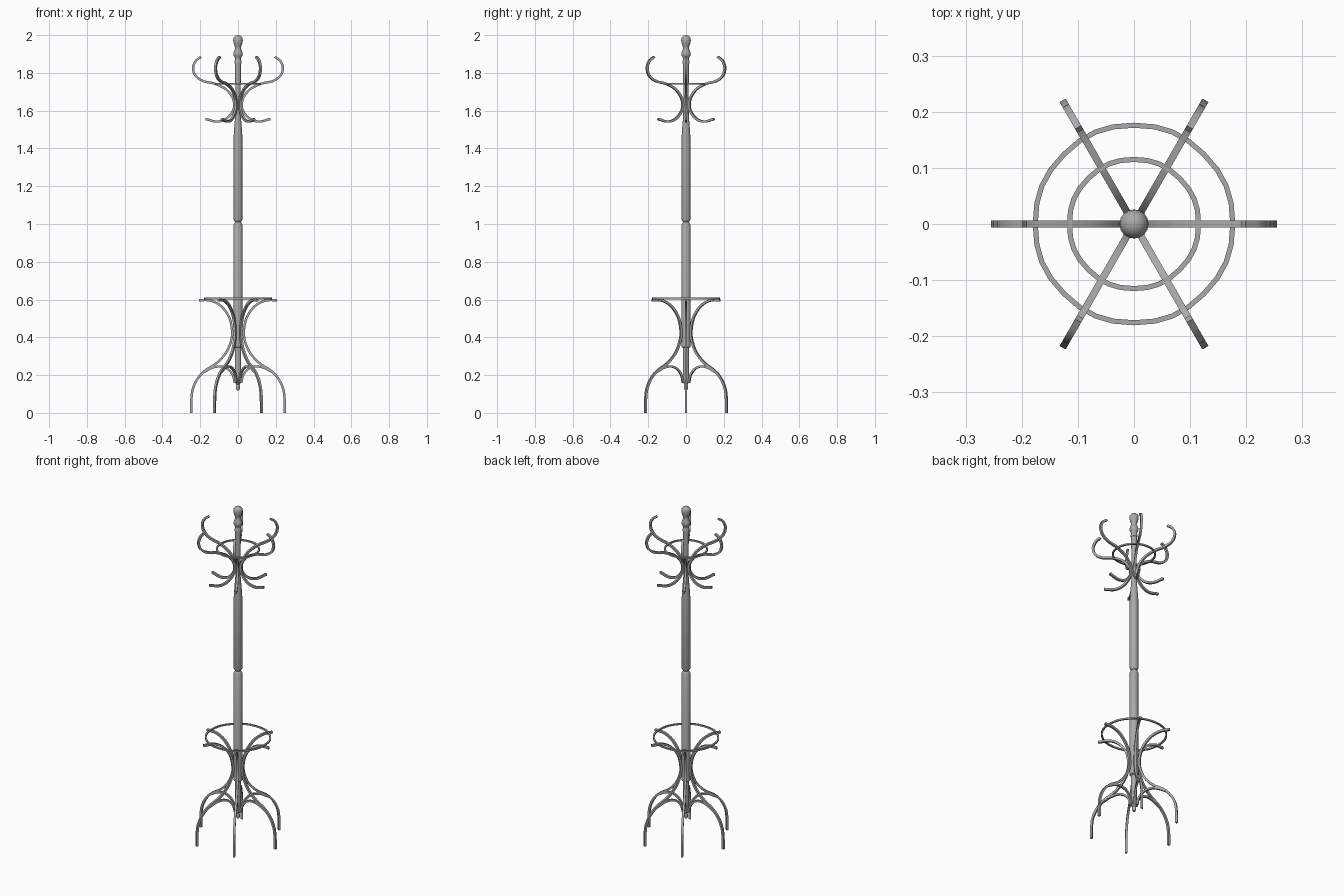
import bpy, bmesh, math

if "Cube" in bpy.data.objects:
    bpy.data.objects.remove(bpy.data.objects["Cube"], do_unlink=True)

grey = bpy.data.materials.new("mid grey")
grey.use_nodes = True
grey.diffuse_color = (0.4, 0.4, 0.4, 1)
grey.node_tree.nodes["Principled BSDF"].inputs["Base Color"].default_value = (0.4, 0.4, 0.4, 1)


def add_object(name, mesh, turn=0.0):
    obj = bpy.data.objects.new(name, mesh)
    obj.rotation_euler.z = turn
    bpy.context.collection.objects.link(obj)
    mesh.materials.clear()
    mesh.materials.append(grey)
    bpy.ops.object.select_all(action="DESELECT")
    obj.select_set(True)
    bpy.context.view_layer.objects.active = obj
    bpy.ops.object.shade_smooth_by_angle(angle=math.radians(40))


def rod_mesh(points, width, closed=False):
    """Square rod bent along a smooth path, returned as a mesh."""
    curve = bpy.data.curves.new("rod_path", "CURVE")
    curve.dimensions = "3D"
    curve.bevel_depth = width / math.sqrt(2)
    curve.bevel_resolution = 0
    curve.use_fill_caps = True
    curve.resolution_u = 4
    spline = curve.splines.new("BEZIER")
    spline.use_cyclic_u = closed
    spline.bezier_points.add(len(points) - 1)
    for bp, co in zip(spline.bezier_points, points):
        bp.co = co
        bp.tilt = math.pi / 4
        bp.handle_left_type = bp.handle_right_type = "AUTO"
    helper = bpy.data.objects.new("rod_helper", curve)
    bpy.context.collection.objects.link(helper)
    graph = bpy.context.evaluated_depsgraph_get()
    mesh = bpy.data.meshes.new_from_object(helper.evaluated_get(graph))
    bpy.data.objects.remove(helper, do_unlink=True)
    return mesh


def lathe(name, profile, sides=16):
    bm = bmesh.new()
    verts = [bm.verts.new((r, 0, z)) for r, z in profile]
    edges = [bm.edges.new(pair) for pair in zip(verts, verts[1:])]
    bmesh.ops.spin(bm, geom=verts + edges, axis=(0, 0, 1), cent=(0, 0, 0),
                   angle=math.tau, steps=sides)
    bmesh.ops.remove_doubles(bm, verts=bm.verts, dist=0.0001)
    bmesh.ops.recalc_face_normals(bm, faces=bm.faces)
    mesh = bpy.data.meshes.new(name)
    bm.to_mesh(mesh)
    bm.free()
    add_object(name, mesh)


def six_around(name, path, width):
    mesh = rod_mesh([(r, 0, z) for r, z in path], width)
    for i in range(6):
        add_object(f"{name}_{i + 1}", mesh.copy(), i * math.tau / 6)


def ring(name, r, z, width):
    pts = [(r * math.cos(a * math.tau / 8), r * math.sin(a * math.tau / 8), z) for a in range(8)]
    add_object(name, rod_mesh(pts, width, closed=True))


# Turned centre pole in two halves with a groove between
lathe("lower_pole", [(0, 0.118), (0.008, 0.121), (0.012, 0.135), (0.008, 0.15),
                     (0.017, 0.16), (0.017, 0.345), (0.024, 0.35), (0.024, 0.995),
                     (0.019, 1.004), (0.015, 1.01), (0, 1.01)])
lathe("upper_pole", [(0, 1.005), (0.015, 1.01), (0.021, 1.016), (0.024, 1.025),
                     (0.024, 1.45), (0.02, 1.51), (0.015, 1.575), (0.014, 1.7),
                     (0.016, 1.85), (0, 1.85)])

# Finial with collar, bead and ball
lathe("finial", [(0, 1.845), (0.018, 1.85), (0.019, 1.863), (0.015, 1.87),
                 (0.016, 1.88), (0.023, 1.89), (0.025, 1.902), (0.021, 1.915),
                 (0.015, 1.928), (0.016, 1.938), (0.022, 1.952), (0.026, 1.972),
                 (0.024, 1.985), (0.016, 1.995), (0.008, 1.999), (0, 2.0)])

# Bent hooks, each sweeping from the high tip to the low peg
six_around("coat_hook", [(0.195, 1.885), (0.226, 1.86), (0.236, 1.81), (0.205, 1.767),
                         (0.11, 1.738), (0.05, 1.7), (0.02, 1.63), (0.045, 1.573),
                         (0.1, 1.543), (0.172, 1.556)], 0.0125)

# Bent legs, from the umbrella ring to the floor
six_around("leg", [(0.207, 0.597), (0.14, 0.593), (0.075, 0.55), (0.034, 0.46),
                   (0.043, 0.36), (0.1, 0.275), (0.19, 0.21), (0.235, 0.14),
                   (0.247, 0.07), (0.248, 0.0)], 0.0125)

# Braces between pole foot and legs
six_around("leg_brace", [(0.018, 0.16), (0.032, 0.207), (0.07, 0.241),
                         (0.12, 0.243), (0.185, 0.213)], 0.011)

ring("umbrella_ring", 0.176, 0.606, 0.009)
ring("hook_ring", 0.115, 1.742, 0.009)
